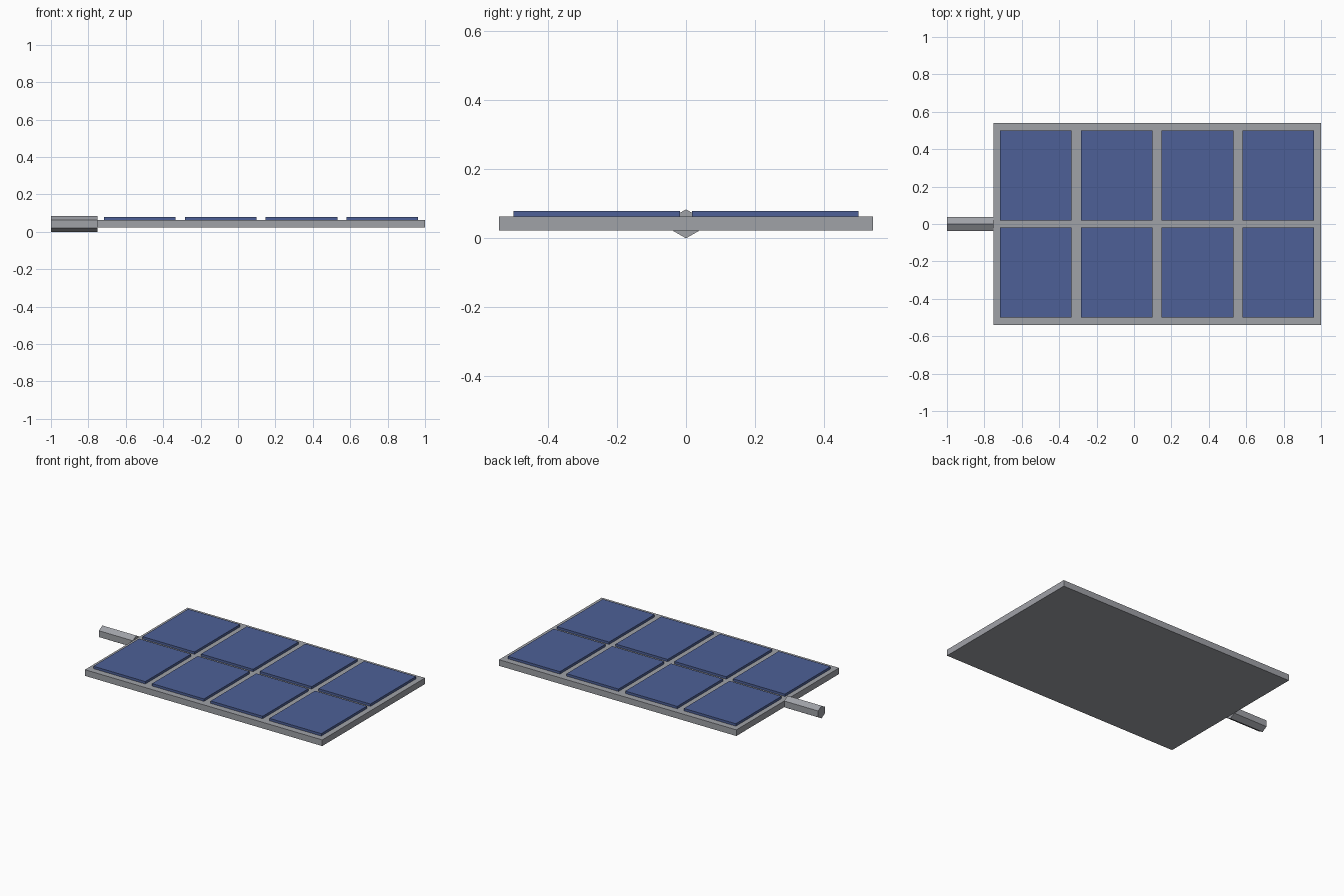
import bpy
import math

if "Cube" in bpy.data.objects:
    bpy.data.objects.remove(bpy.data.objects["Cube"])


def material(name, rgb):
    m = bpy.data.materials.new(name)
    m.diffuse_color = (*rgb, 1)
    m.use_nodes = True
    m.node_tree.nodes["Principled BSDF"].inputs["Base Color"].default_value = m.diffuse_color
    return m


grey = material("metal grey", (0.35, 0.36, 0.39))
blue = material("cell blue", (0.075, 0.118, 0.31))


def box(name, x0, x1, y0, y1, z0, z1, mat):
    bpy.ops.mesh.primitive_cube_add(
        size=1, location=((x0 + x1) / 2, (y0 + y1) / 2, (z0 + z1) / 2))
    ob = bpy.context.object
    ob.name = name
    ob.scale = (x1 - x0, y1 - y0, z1 - z0)
    bpy.ops.object.transform_apply(location=False, rotation=False, scale=True)
    ob.data.materials.append(mat)
    return ob


# Backing frame
box("frame", -0.75, 1.0, -0.541, 0.541, 0.022, 0.063, grey)

# Solar cells: four columns, two rows
for col in range(4):
    x = -0.717 + col * 0.4325
    for row, y in (("front", -0.499), ("back", 0.018)):
        box(f"cell_{row}_{col + 1}", x, x + 0.383, y, y + 0.481,
            0.063, 0.079, blue)

# Hexagonal mounting rod, corners pointing up and down
R = 0.042
bpy.ops.mesh.primitive_cylinder_add(
    vertices=6, radius=R, depth=0.25, location=(-0.875, 0, R),
    rotation=(0, math.pi / 2, 0))
rod = bpy.context.object
rod.name = "mounting_rod"
bpy.ops.object.transform_apply(location=False, rotation=True, scale=False)
# Turn the section so that a corner is lowest
if min(v.co.z for v in rod.data.vertices) > -R * 0.95:
    rod.rotation_euler = (math.pi / 6, 0, 0)
    bpy.ops.object.transform_apply(location=False, rotation=True, scale=False)
rod.data.materials.append(grey)
